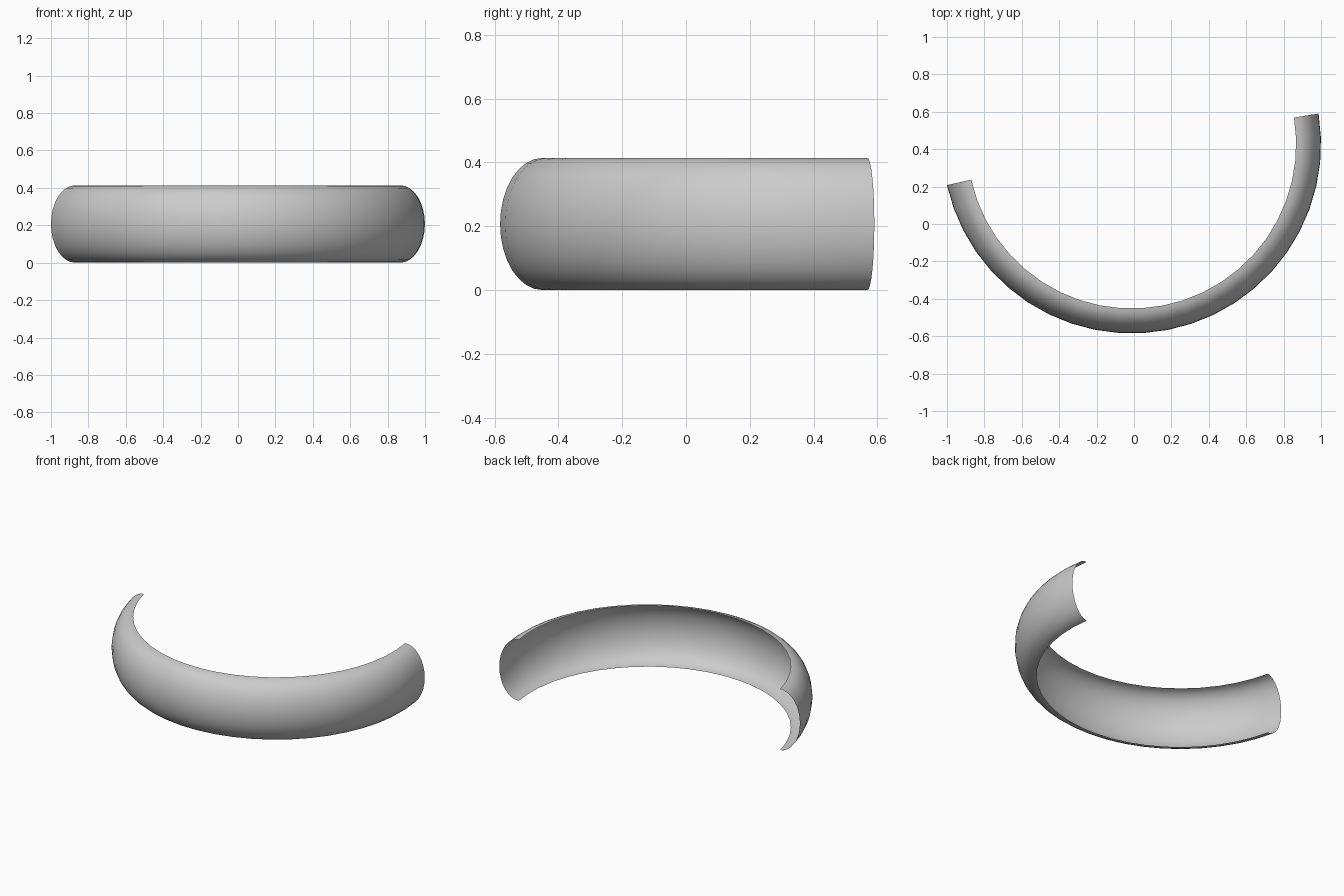
import bpy, bmesh
from math import sin, cos, pi, radians

if "Cube" in bpy.data.objects:
    bpy.data.objects.remove(bpy.data.objects["Cube"])

CX, CY, R = -0.012, 0.427, 1.012      # centre and outer radius of the sweep
A0, A1 = radians(192.5), radians(369.3)
DEPTH, HALF = 0.133, 0.207            # bulge and half height of the section
STEPS, SIDES = 24, 16

# Half-ellipse cross-section: (radius, height)
profile = []
for j in range(SIDES + 1):
    t = -pi / 2 + pi * j / SIDES
    profile.append((R - DEPTH + DEPTH * cos(t), HALF + HALF * sin(t)))

# Sweep the open section around the arc
bm = bmesh.new()
rings = []
for i in range(STEPS + 1):
    a = A0 + (A1 - A0) * i / STEPS
    rings.append([bm.verts.new((CX + r * cos(a), CY + r * sin(a), z)) for r, z in profile])
for p, q in zip(rings, rings[1:]):
    for j in range(SIDES):
        bm.faces.new((p[j], q[j], q[j + 1], p[j + 1])).smooth = True

mesh = bpy.data.meshes.new("curved_shell")
bm.to_mesh(mesh)
bm.free()
bpy.context.collection.objects.link(bpy.data.objects.new("curved_shell", mesh))
